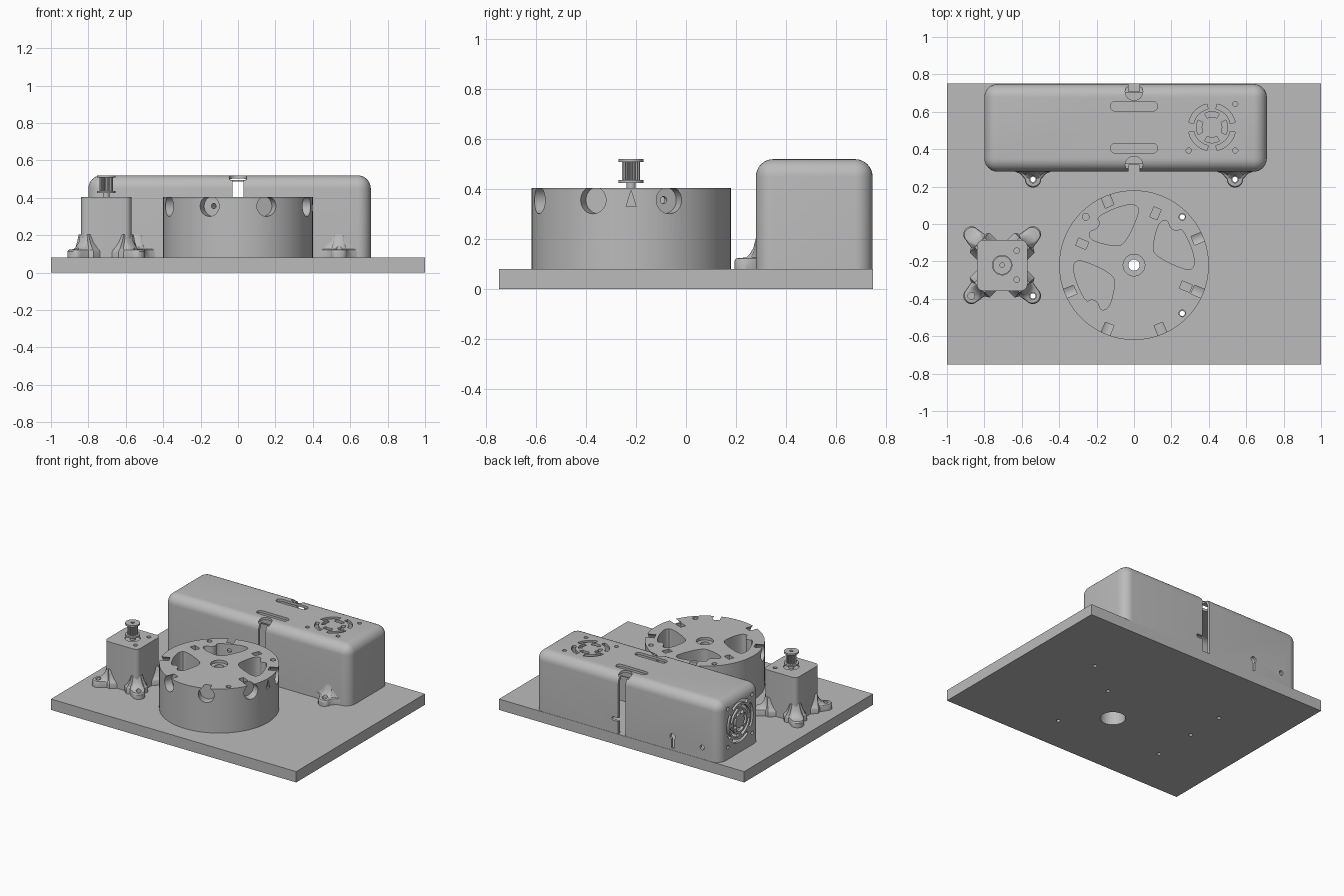
import bpy, bmesh
from math import sin, cos, pi, radians
from mathutils import Matrix, Vector

cube = bpy.data.objects.get("Cube")
if cube:
    bpy.data.objects.remove(cube)

grey = bpy.data.materials.new("plain grey")
grey.use_nodes = True
COLOUR = (0.5, 0.5, 0.5, 1)
grey.diffuse_color = COLOUR
grey.node_tree.nodes["Principled BSDF"].inputs["Base Color"].default_value = COLOUR


def move(x, y, z=0):
    return Matrix.Translation((x, y, z))


def turn(deg, axis="Z"):
    return Matrix.Rotation(radians(deg), 4, axis)


def finish(bm, name, matrix=Matrix()):
    bm.transform(matrix)
    bmesh.ops.recalc_face_normals(bm, faces=bm.faces)
    mesh = bpy.data.meshes.new(name)
    bm.to_mesh(mesh)
    bm.free()
    mesh.materials.append(grey)
    ob = bpy.data.objects.new(name, mesh)
    bpy.context.collection.objects.link(ob)
    return ob


# 2D outlines
def circle(r, n=24):
    return [(r * cos(2 * pi * i / n), r * sin(2 * pi * i / n)) for i in range(n)]


def rect(w, d):
    return [(-w / 2, -d / 2), (w / 2, -d / 2), (w / 2, d / 2), (-w / 2, d / 2)]


def stadium(half, r, n=10):
    right = [(half + r * sin(pi * i / n), -r * cos(pi * i / n)) for i in range(n + 1)]
    return right + [(-x, -y) for x, y in right]


def arc(r0, r1, mid, spread, n=12):
    angles = [radians(mid - spread + 2 * spread * i / n) for i in range(n + 1)]
    return ([(r1 * cos(a), r1 * sin(a)) for a in angles]
            + [(r0 * cos(a), r0 * sin(a)) for a in reversed(angles)])


def soften(pts, times=2):
    for _ in range(times):
        out = []
        for p, q in zip(pts, pts[1:] + pts[:1]):
            p, q = Vector(p), Vector(q)
            out += [tuple(p.lerp(q, 0.25)), tuple(p.lerp(q, 0.75))]
        pts = out
    return pts


def prism(name, pts, z0, z1, matrix=Matrix()):
    bm = bmesh.new()
    face = bm.faces.new([bm.verts.new((x, y, z0)) for x, y in pts])
    top = bmesh.ops.extrude_face_region(bm, geom=[face])["geom"]
    bmesh.ops.translate(bm, vec=(0, 0, z1 - z0),
                        verts=[v for v in top if isinstance(v, bmesh.types.BMVert)])
    return finish(bm, name, matrix)


def rounded_box(name, x0, x1, y0, y1, z0, z1, side_r, top_r=0):
    """Box with rounded uprights and, optionally, a rounded top."""
    bm = bmesh.new()
    bmesh.ops.create_cube(bm, size=1)
    bm.transform(move((x0 + x1) / 2, (y0 + y1) / 2, (z0 + z1) / 2)
                 @ Matrix.Diagonal((x1 - x0, y1 - y0, z1 - z0, 1)))
    low = z0 + 0.001
    edges = [e for e in bm.edges if any(v.co.z > low for v in e.verts)
             and (top_r or any(v.co.z < low for v in e.verts))]
    bmesh.ops.bevel(bm, geom=edges, offset=top_r or side_r, segments=8,
                    profile=0.5, affect="EDGES")
    return finish(bm, name)


def cut(ob, cutters):
    for c in cutters:
        c.hide_render = True
        mod = ob.modifiers.new("cut", "BOOLEAN")
        mod.operation, mod.solver, mod.object = "DIFFERENCE", "EXACT", c
        bpy.ops.object.select_all(action="DESELECT")
        bpy.context.view_layer.objects.active = ob
        ob.select_set(True)
        bpy.ops.object.modifier_apply(modifier=mod.name)
        bpy.data.objects.remove(c)


def smooth(ob):
    bpy.ops.object.select_all(action="DESELECT")
    bpy.context.view_layer.objects.active = ob
    ob.select_set(True)
    bpy.ops.object.shade_smooth_by_angle(angle=radians(32))


def foot(name, matrix, reach, flare, back):
    """Bolt foot pointing to -y, sweeping up to the wall behind it."""
    r = 0.043
    tip = [(r * cos(a), r - reach - r * sin(a)) for a in (pi * i / 12 for i in range(13))]
    plan = [(flare, back), (flare, 0), (flare * 0.68, -0.014)] + tip
    plan += [(-flare * 0.68, -0.014), (-flare, 0), (-flare, back)]
    levels = [(0, 1, 1), (0.033, 1, 1), (0.042, 0.93, 0.95), (0.046, 0.5, 0.9),
              (0.06, 0.3, 0.8), (0.085, 0.13, 0.65), (0.125, 0.02, 0.5)]
    bm = bmesh.new()
    rings = [[bm.verts.new((x * w, y * d if y < 0 else y, 0.08 + z)) for x, y in plan]
             for z, d, w in levels]
    for low, high in zip(rings, rings[1:]):
        for i in range(len(plan)):
            j = (i + 1) % len(plan)
            bm.faces.new((low[i], low[j], high[j], high[i]))
    bm.faces.new(rings[0])
    bm.faces.new(rings[-1])
    ob = finish(bm, name, matrix)
    cut(ob, [prism("bolt_cut", circle(0.018), 0.05, 0.3, matrix @ move(0, r - reach))])
    smooth(ob)


DRUM = move(0, -0.22)
MOTOR = move(-0.705, -0.22)

# Base plate with bolt holes and a centre bore
plate = prism("base_plate", rect(2, 1.5), 0, 0.08)
holes = [prism("bore", circle(0.085, 40), -0.1, 0.2, DRUM)]
for k in range(4):
    for centre, dist in ((DRUM, 0.365), (MOTOR, 0.233)):
        holes.append(prism("hole", circle(0.014, 16), -0.1, 0.2,
                           centre @ turn(45 + 90 * k) @ move(dist, 0)))
holes += [prism("hole", circle(0.014, 16), -0.1, 0.2, move(x, 0.238)) for x in (-0.54, 0.54)]
cut(plate, holes)

# Round drum with four windows and radial pockets
drum = prism("drum", circle(0.4, 96), 0.08, 0.405, DRUM)
lobe = soften([(.13, .228), (.178, .245), (.193, .195), (.23, .18), (.255, .2), (.31, .09),
               (.328, .0), (.295, -.032), (.17, .02), (.11, .06), (.1, .1)])
holes = [prism("centre", circle(0.03), 0, 0.5, DRUM),
         prism("counterbore", circle(0.058, 32), 0.385, 0.5, DRUM),
         prism("lower_bore", circle(0.085, 40), 0, 0.3, DRUM)]
for k in range(4):
    spin = DRUM @ turn(90 * k)
    holes.append(prism("window", lobe, 0, 0.5, spin))
    holes.append(prism("bolt", circle(0.018), 0, 0.5, spin @ turn(45) @ move(0.365, 0)))
    holes.append(prism("nut_slot", rect(0.058, 0.042), 0.34, 0.5,
                       spin @ turn(67.5) @ move(0.3, 0)))
for k in range(8):
    radial = DRUM @ turn(22.5 + 45 * k) @ move(0, 0, 0.356) @ turn(90, "Y")
    holes.append(prism("pocket", circle(0.055, 40), 0.34, 0.5, radial))
    holes.append(prism("pin", circle(0.014, 16), 0.28, 0.36, radial))
holes.append(prism("arrow", [(-0.395, 0), (-0.33, 0.02), (-0.33, -0.02)], 0.385, 0.5,
                   DRUM @ turn(90, "Y")))
cut(drum, holes)
smooth(drum)

# Motor tower with four feet
tower = rounded_box("motor_tower", -0.84, -0.57, -0.358, -0.085, 0.08, 0.405, 0.035)
cut(tower, [prism("screw", circle(0.015, 16), 0.37, 0.5, MOTOR @ turn(45 + 90 * k) @ move(0.11, 0))
            for k in range(4)])
cut(tower, [prism("collar", circle(0.052, 32), 0.395, 0.5, MOTOR)])
smooth(tower)
for k in range(4):
    foot("motor_foot", MOTOR @ turn(45 + 90 * k) @ move(0, -0.17), 0.106, 0.075, 0.08)

# Toothed pulley on the motor shaft
smooth(prism("motor_shaft", circle(0.018), 0.39, 0.43, MOTOR))
teeth = [((0.036 if i % 4 < 2 else 0.029) * cos(2 * pi * i / 64),
          (0.036 if i % 4 < 2 else 0.029) * sin(2 * pi * i / 64)) for i in range(64)]
prism("pulley_teeth", teeth, 0.43, 0.51, MOTOR)
for z in (0.425, 0.508):
    flange = prism("pulley_flange", circle(0.05, 32), z, z + 0.012, MOTOR)
    if z > 0.5:
        cut(flange, [prism("bore", circle(0.012, 16), 0.5, 0.6, MOTOR)])
    smooth(flange)

# Hollow electronics cover
cover = rounded_box("electronics_cover", -0.8, 0.71, 0.28, 0.748, 0.08, 0.52, 0.07, 0.07)
holes = [rounded_box("inside", -0.78, 0.69, 0.3, 0.728, 0, 0.502, 0.05, 0.05)]
# Cable slots down both walls, with round openings in the top
for y, out, slot_y in ((0.315, 0.24, 0.405), (0.708, 0.79, 0.63)):
    holes.append(prism("slot", rect(0.058, abs(out - y)), 0.05, 0.6, move(0, (y + out) / 2)))
    holes.append(prism("opening", circle(0.047, 32), 0.495, 0.6, move(0, y)))
    holes.append(prism("top_slot", stadium(0.1, 0.026), 0.45, 0.6, move(0, slot_y)))
# Vent grille on the top
vent = move(0.417, 0.517)
for k in range(4):
    holes.append(prism("vent", arc(0.1, 0.127, 45 + 90 * k, 33), 0.45, 0.6, vent))
    holes.append(prism("vent", arc(0.055, 0.083, 90 * k, 28), 0.45, 0.6, vent))
    holes.append(prism("screw", circle(0.014, 16), 0.45, 0.6,
                       vent @ turn(45 + 90 * k) @ move(0.176, 0)))
# Fan grille on the end wall
fan = move(-0.85, 0.513, 0.31) @ turn(90, "Y")
for k in range(4):
    for i, r in enumerate((0.05, 0.09, 0.13)):
        holes.append(prism("vent", arc(r, r + 0.024, 90 * k + 45 * (i % 2), 37), 0, 0.12, fan))
    holes.append(prism("screw", circle(0.013, 16), 0, 0.12,
                       fan @ turn(45 + 90 * k) @ move(0.2, 0)))
# Keyhole, plug hole and cable notch in the back wall
for x, z, shape in ((-0.415, 0.18, circle(0.022)), (-0.415, 0.135, rect(0.02, 0.08)),
                    (-0.655, 0.165, circle(0.017)), (0.05, 0.185, stadium(0.018, 0.013))):
    holes.append(prism("back_hole", shape, 0, 0.1, move(x, 0.69, z) @ turn(-90, "X")))
cut(cover, holes)
smooth(cover)
for x in (-0.54, 0.54):
    foot("cover_foot", move(x, 0.282), 0.087, 0.1, 0.01)
